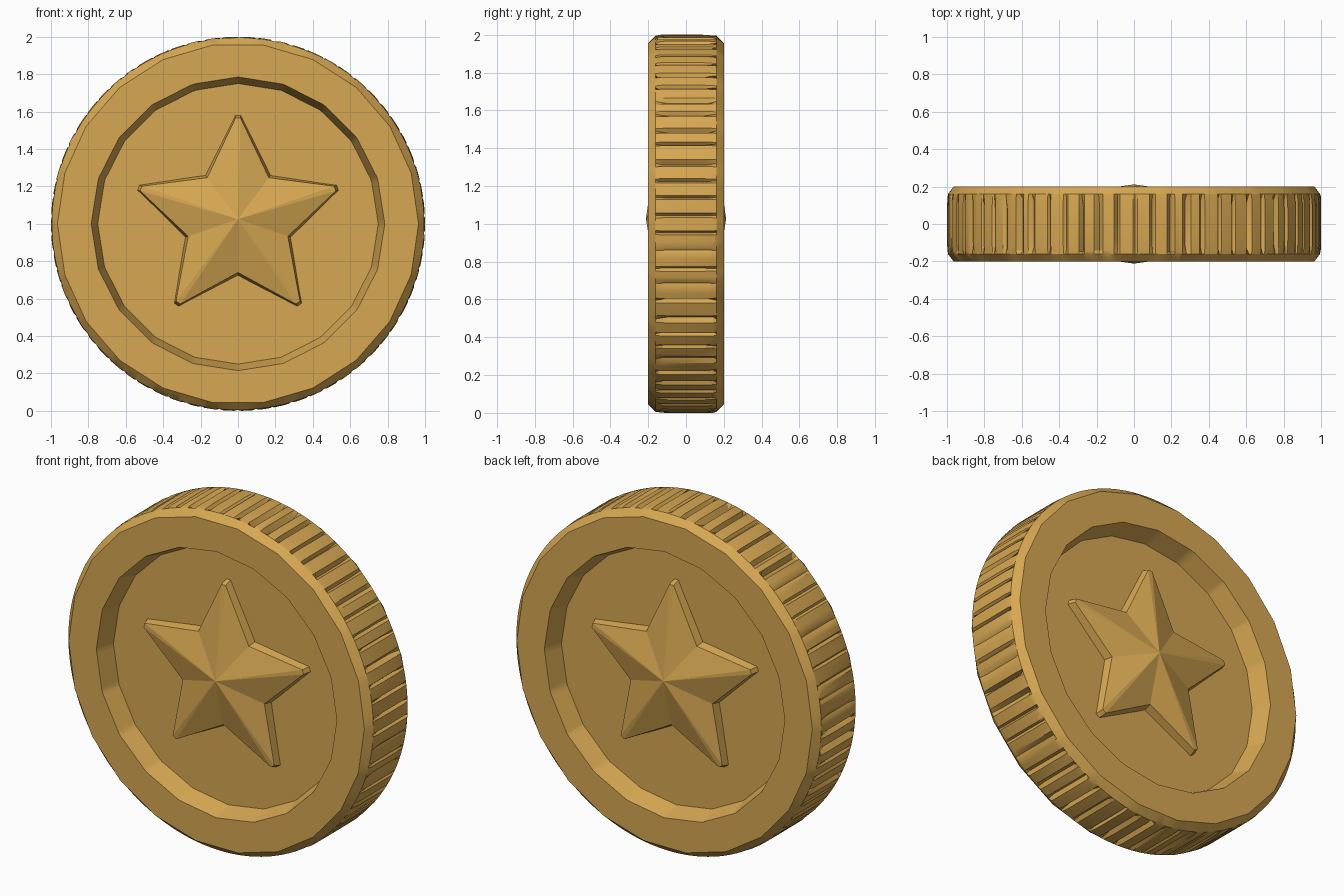
import bpy, bmesh, math, random
from mathutils import Vector

if "Cube" in bpy.data.objects:
    bpy.data.objects.remove(bpy.data.objects["Cube"])

random.seed(7)
gold = bpy.data.materials.new("gold")
gold.diffuse_color = (0.68, 0.39, 0.085, 1)
gold.use_nodes = True
gold.node_tree.nodes["Principled BSDF"].inputs["Base Color"].default_value = gold.diffuse_color
CENTRE_Z = 1.0


def finish(name, bm):
    bmesh.ops.recalc_face_normals(bm, faces=bm.faces)
    mesh = bpy.data.meshes.new(name)
    bm.to_mesh(mesh)
    bm.free()
    mesh.materials.append(gold)
    obj = bpy.data.objects.new(name, mesh)
    bpy.context.collection.objects.link(obj)
    return obj


def polygon_radius(r, angle, n):
    """Radius of an n-sided outline at the given angle."""
    step = 2 * math.pi / n
    return r * math.cos(step / 2) / math.cos(angle % step - step / 2)


# Coin body: one lathed shell with uneven V-shaped grooves cut in its edge
TEETH = 66
columns = []            # angle, groove depth, back end, front end
for i in range(TEETH):
    base = 2 * math.pi * i / TEETH
    pitch = 2 * math.pi / TEETH
    mid = random.uniform(0.4, 0.6)
    half = random.uniform(0.10, 0.28)
    depth = random.uniform(0.012, 0.035)
    lo, hi = -random.uniform(0.08, 0.15), random.uniform(0.08, 0.15)
    for offset, d in ((0, 0), (mid - half, 0), (mid, depth), (mid + half, 0)):
        columns.append((base + offset * pitch, d, lo, hi))

bm = bmesh.new()
loops = []
for angle, depth, lo, hi in columns:
    face_r = polygon_radius(0.965, angle, 22)
    lip_r = polygon_radius(0.785, angle, 20)
    floor_r = polygon_radius(0.75, angle, 20)
    profile = [
        (floor_r, -0.09), (lip_r, -0.2), (face_r, -0.2), (0.995, -0.16),
        (1 - depth, lo), (1 - depth, hi),
        (0.995, 0.16), (face_r, 0.2), (lip_r, 0.2), (floor_r, 0.09)]
    loops.append([bm.verts.new((r * math.cos(angle), y, CENTRE_Z + r * math.sin(angle)))
                  for r, y in profile])
for a, b in zip(loops, loops[1:] + loops[:1]):
    for k in range(len(a) - 1):
        bm.faces.new((a[k], a[k + 1], b[k + 1], b[k]))
# Recessed floors on both sides
bm.faces.new([c[0] for c in loops])
bm.faces.new([c[-1] for c in loops])
coin = finish("coin_body", bm)
bpy.ops.object.select_all(action='DESELECT')
coin.select_set(True)
bpy.context.view_layer.objects.active = coin
bpy.ops.object.shade_smooth_by_angle(angle=math.radians(28))


# Raised faceted star, with blunt tips and a slightly sloped side wall
def star_outline(grow):
    points = []
    for i in range(5):
        tip = math.pi / 2 + i * 2 * math.pi / 5
        for a, r in ((tip - 0.025, 0.545 + grow), (tip + 0.025, 0.545 + grow),
                     (tip + math.pi / 5, 0.28 + grow)):
            points.append((r * math.cos(a), 1.02 + r * math.sin(a)))
    return points


def star(name, side):
    bm = bmesh.new()
    foot = [bm.verts.new((x, side * 0.08, z)) for x, z in star_outline(0.018)]
    edge = [bm.verts.new((x, side * 0.135, z)) for x, z in star_outline(0)]
    peak = bm.verts.new((0, side * 0.212, 1.025))
    for i in range(len(foot)):
        j = (i + 1) % len(foot)
        bm.faces.new((foot[i], foot[j], edge[j], edge[i]))
        bm.faces.new((edge[i], edge[j], peak))
    bm.faces.new(foot)
    return finish(name, bm)


star("front_star", -1)
star("back_star", 1)
